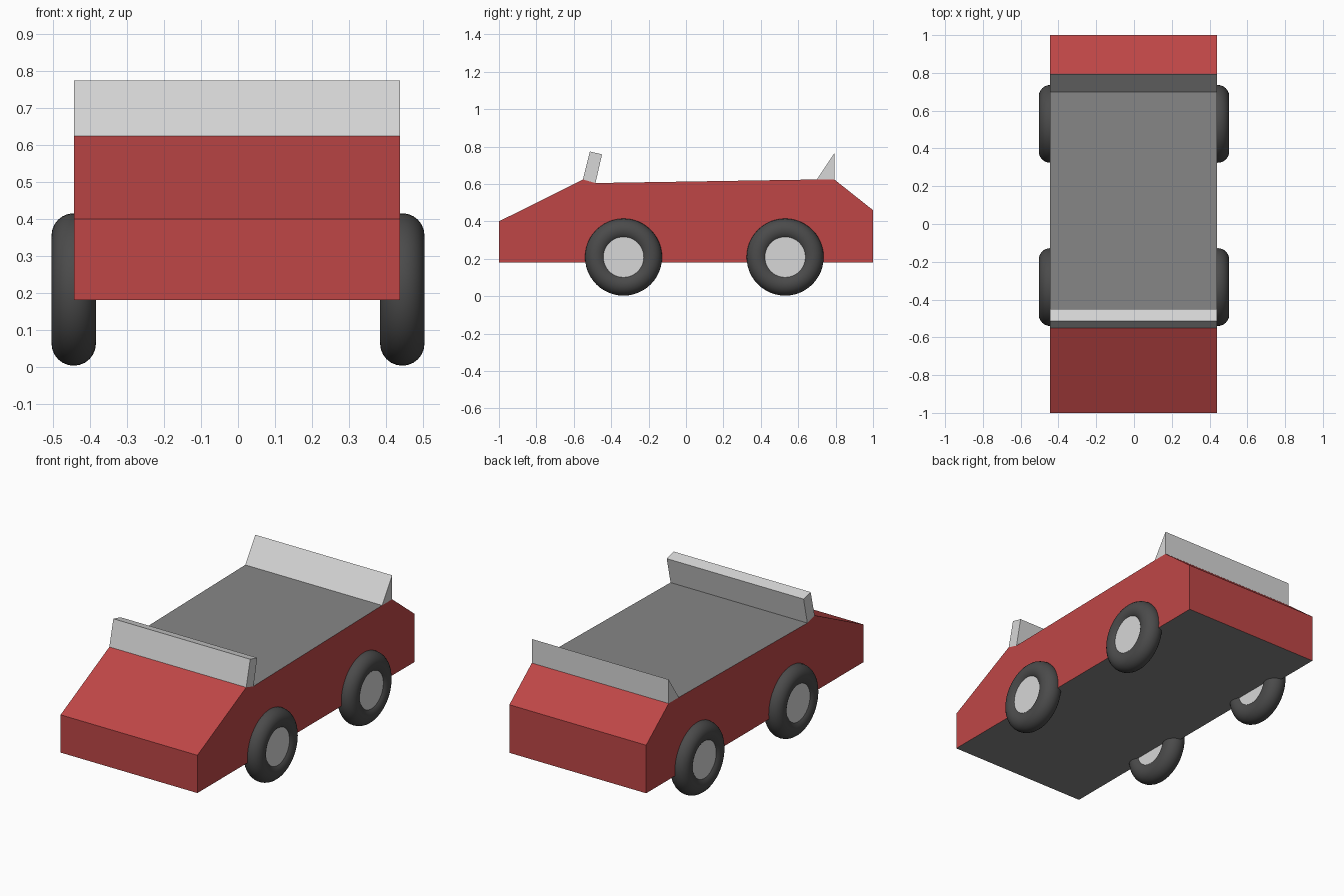
import bpy
import bmesh
import math

cube = bpy.data.objects.get("Cube")
if cube:
    bpy.data.objects.remove(cube, do_unlink=True)


def material(name, rgb):
    mat = bpy.data.materials.new(name)
    mat.use_nodes = True
    color = (*rgb, 1.0)
    mat.diffuse_color = color
    mat.node_tree.nodes["Principled BSDF"].inputs["Base Color"].default_value = color
    return mat


RED = material("body red", (0.52, 0.062, 0.062))
DECK = material("deck grey", (0.24, 0.24, 0.24))
LIGHT = material("light grey", (0.68, 0.68, 0.68))
RUBBER = material("tyre rubber", (0.07, 0.07, 0.07))

HALF_WIDTH = 0.441
BODY_X = -0.0025


def extrude_profile(name, points, *mats):
    """Extrude a side outline of (y, z) points across the car's width."""
    bm = bmesh.new()
    side = bm.faces.new([bm.verts.new((BODY_X - HALF_WIDTH, y, z)) for y, z in points])
    moved = bmesh.ops.extrude_face_region(bm, geom=[side], use_keep_orig=True)
    new_verts = [v for v in moved["geom"] if isinstance(v, bmesh.types.BMVert)]
    bmesh.ops.translate(bm, verts=new_verts, vec=(2 * HALF_WIDTH, 0, 0))
    bmesh.ops.recalc_face_normals(bm, faces=bm.faces[:])
    mesh = bpy.data.meshes.new(name)
    bm.to_mesh(mesh)
    bm.free()
    for mat in mats:
        mesh.materials.append(mat)
    obj = bpy.data.objects.new(name, mesh)
    bpy.context.collection.objects.link(obj)
    return obj


# Wedge body, with grey on the level deck and the underside
body = extrude_profile("body", [
    (-1, 0.18), (-1, 0.4), (-0.551, 0.624), (-0.484, 0.605),
    (0.7, 0.624), (0.793, 0.624), (1, 0.46), (1, 0.18)], RED, DECK)
for face in body.data.polygons:
    if abs(face.normal.z) > 0.93:
        face.material_index = 1

# Leaning windscreen slab and triangular rear spoiler
extrude_profile("windscreen", [
    (-0.551, 0.624), (-0.514, 0.774), (-0.449, 0.758), (-0.484, 0.605)], LIGHT)
extrude_profile("rear_spoiler", [(0.7, 0.624), (0.793, 0.764), (0.793, 0.624)], LIGHT)


def add_wheel(name, x, y):
    place = dict(location=(x, y, 0.209), rotation=(0, math.pi / 2, 0))
    bpy.ops.mesh.primitive_torus_add(
        major_radius=0.146, minor_radius=0.06, major_segments=48, minor_segments=24, **place)
    tyre = bpy.context.object
    tyre.name = name + "_tyre"
    tyre.data.materials.append(RUBBER)
    bpy.ops.object.shade_smooth()
    bpy.ops.mesh.primitive_cylinder_add(vertices=48, radius=0.125, depth=0.092, **place)
    hub = bpy.context.object
    hub.name = name + "_hub"
    hub.data.materials.append(LIGHT)
    bpy.ops.object.shade_smooth_by_angle(angle=math.radians(30))


# Four wheels
for end, y in (("front", -0.334), ("rear", 0.53)):
    for side, x in (("left", 0.444), ("right", -0.444)):
        add_wheel(f"{end}_{side}", x, y)
